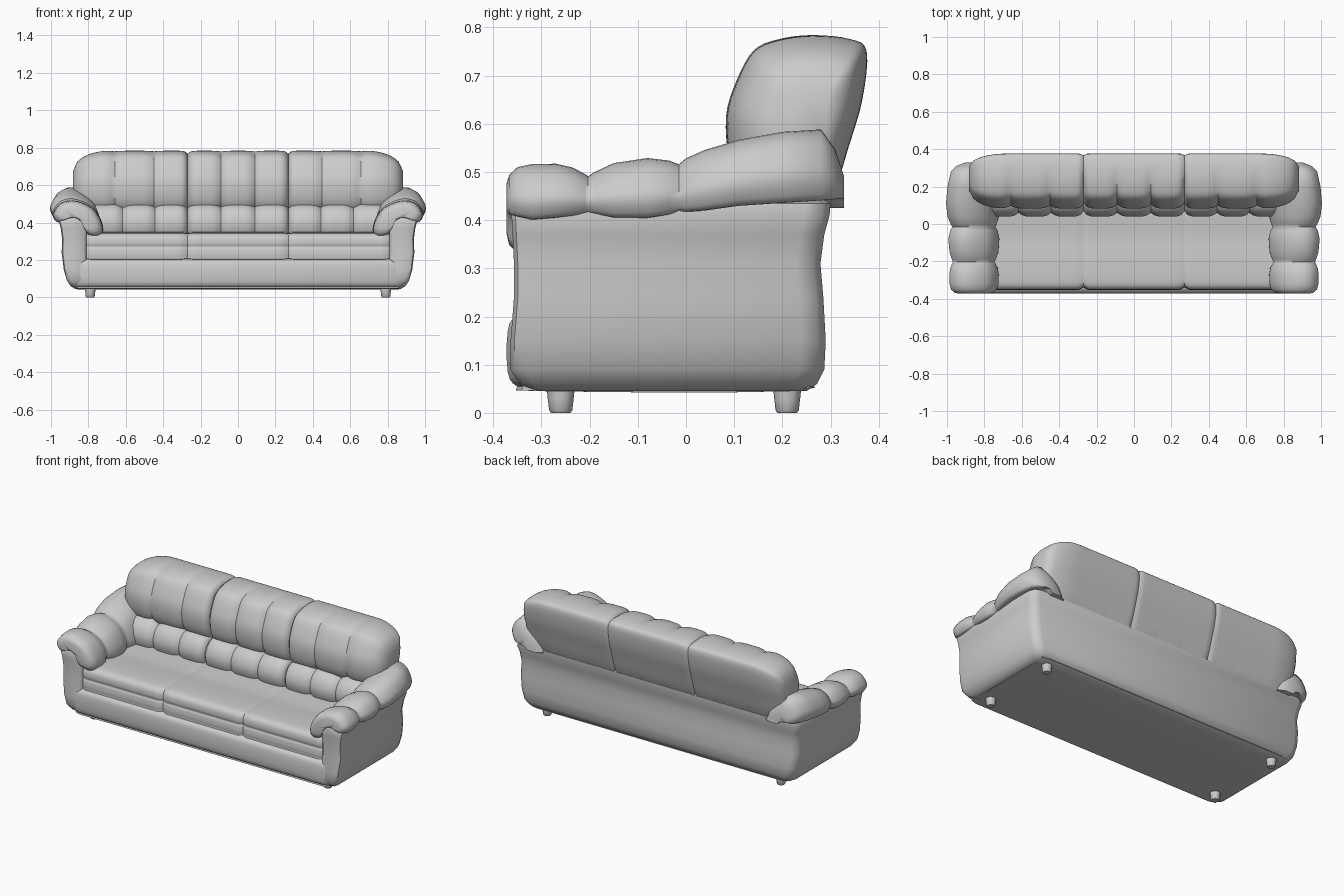
import bpy, bmesh, math


def spline(pts, n=4):
    """Closed Catmull-Rom resampling of a 2D profile."""
    out, m = [], len(pts)
    for i in range(m):
        a, b, c, d = (pts[(i + k) % m] for k in (-1, 0, 1, 2))
        for j in range(n):
            t = j / n
            out.append(tuple(0.5 * (2 * b[k] + (c[k] - a[k]) * t
                       + (2 * a[k] - 5 * b[k] + 4 * c[k] - d[k]) * t * t
                       + (3 * b[k] - a[k] - 3 * c[k] + d[k]) * t ** 3) for k in (0, 1)))
    return out


def loft(name, rings, angle=45):
    """Skin equal-length rings of points and cap both ends."""
    bm = bmesh.new()
    vs = [[bm.verts.new(p) for p in r] for r in rings]
    n = len(rings[0])
    for a, b in zip(vs, vs[1:]):
        for i in range(n):
            j = (i + 1) % n
            bm.faces.new((a[i], a[j], b[j], b[i]))
    caps = [bm.faces.new(vs[0]), bm.faces.new(vs[-1])]
    bm.normal_update()
    bmesh.ops.triangulate(bm, faces=caps, ngon_method='EAR_CLIP')
    bmesh.ops.recalc_face_normals(bm, faces=bm.faces)
    me = bpy.data.meshes.new(name)
    bm.to_mesh(me)
    bm.free()
    ob = bpy.data.objects.new(name, me)
    bpy.context.collection.objects.link(ob)
    bpy.ops.object.select_all(action='DESELECT')
    ob.select_set(True)
    bpy.context.view_layer.objects.active = ob
    bpy.ops.object.shade_smooth_by_angle(angle=math.radians(angle))
    return ob


def end_scale(d, r, low):
    """Rounded shrink near an end: low at the tip, 1 beyond distance r."""
    if d >= r:
        return 1.0
    return low + (1 - low) * math.sqrt(max(0, 1 - (1 - d / r) ** 2))


def cushion(name, x0, x1, profile, centre, lobes, depth, soft, inner, outer, sx=1, warp=1):
    """Lobed cushion along x. soft = (y full lobes, y no lobes); inner/outer = end (radius, scale)."""
    cy, cz = centre
    steps = lobes * 10
    rings = []
    for i in range(steps + 1):
        x = x0 + (x1 - x0) * (i / steps) ** warp
        u = (i % 10) / 10
        dip = depth * abs(2 * u - 1) ** 4
        s = min(end_scale(x - x0, *inner), end_scale(x1 - x, *outer))
        ring = []
        for y, z in profile:
            w = min(1, max(0, (soft[1] - y) / (soft[1] - soft[0])))
            k = s * (1 - dip * w)
            ring.append((sx * x, cy + (y - cy) * k, cz + (z - cz) * k))
        rings.append(ring)
    return loft(name, rings)


# Body shell: U-shaped plan (two arms and back), lofted upward
# each level: z, outer half width, front y, back y
levels = [(0.045, 0.87, -0.31, 0.25), (0.06, 0.895, -0.345, 0.272), (0.09, 0.915, -0.365, 0.287),
          (0.15, 0.932, -0.364, 0.29), (0.24, 0.943, -0.357, 0.285), (0.31, 0.94, -0.357, 0.279),
          (0.37, 0.948, -0.36, 0.287), (0.41, 0.958, -0.362, 0.298), (0.435, 0.95, -0.35, 0.30),
          (0.445, 0.92, -0.33, 0.28)]
rings = []
for z, hx, yf, yb in levels:
    half = [(0.81, 0.2), (0.81, yf + 0.015), (0.825, yf), (hx - 0.025, yf), (hx - 0.006, yf + 0.008),
            (hx, yf + 0.03), (hx, yb - 0.05), (hx - 0.015, yb - 0.015), (hx - 0.05, yb)]
    plan = half + [(-x, y) for x, y in reversed(half)]
    rings.append([(x, y, z) for x, y in plan])
loft("body_shell", rings)

# Front rail and base floor
rail = spline([(-0.30, 0.045), (-0.35, 0.055), (-0.37, 0.085), (-0.37, 0.17), (-0.35, 0.2),
               (-0.28, 0.205), (0.20, 0.205), (0.25, 0.17), (0.25, 0.08), (0.22, 0.045)], 3)
loft("base_rail", [[(x, y * k, z) for y, z in rail] for x, k in
                   ((-0.86, 0.965), (-0.82, 1), (0, 1), (0.82, 1), (0.86, 0.965))])

# Cushion profiles in the side plane (y, z)
seat = spline([(-0.325, 0.2), (-0.352, 0.215), (-0.352, 0.255), (-0.347, 0.27), (-0.352, 0.29),
               (-0.345, 0.325), (-0.31, 0.343), (-0.2, 0.346), (-0.07, 0.34), (0.08, 0.35),
               (0.2, 0.34), (0.22, 0.27), (0.2, 0.2), (-0.1, 0.195)])
lumbar = spline([(0.07, 0.325), (0.045, 0.36), (0.04, 0.41), (0.06, 0.46), (0.10, 0.492),
                 (0.17, 0.50), (0.25, 0.46), (0.25, 0.34), (0.15, 0.31)])
head = spline([(0.13, 0.46), (0.092, 0.52), (0.083, 0.615), (0.105, 0.69), (0.14, 0.752), (0.19, 0.775),
               (0.26, 0.784), (0.34, 0.776), (0.375, 0.75), (0.366, 0.65), (0.337, 0.55),
               (0.305, 0.45), (0.27, 0.40), (0.19, 0.43)])

sets = [("middle", -0.27, 0.27, 1), ("right", 0.27, None, 1), ("left", 0.27, None, -1)]
for label, x0, x1, sx in sets:
    mid = label == "middle"
    tight = (0.03, 0.93)
    # Seat cushion
    cushion(label + "_seat_cushion", x0, x1 or 0.815, seat, (-0.06, 0.26), 2, 0.0, (-0.4, 0.3),
            (0.03, 0.95), (0.03, 0.95), sx)
    # Lower back roll
    cushion(label + "_lower_back", x0, x1 or 0.79, lumbar, (0.17, 0.38), 3, 0.16, (0.12, 0.25),
            tight, tight, sx)
    # Upper back cushion
    cushion(label + "_upper_back", x0, x1 or 0.882, head, (0.25, 0.59), 3, 0.13 if mid else 0.09,
            (0.12, 0.32), tight, tight if mid else (0.2, 0.45), sx, 1 if mid else 1.12)

# Arm pads: arched section (x, z) swept along y in three lobes
arch = spline([(0.955, 0.405), (0.98, 0.42), (0.985, 0.455), (0.945, 0.503), (0.875, 0.515),
               (0.785, 0.48), (0.738, 0.42), (0.723, 0.36), (0.745, 0.325), (0.80, 0.335),
               (0.825, 0.39), (0.88, 0.425)])
# y, scale, top height, outward shift, lift of the outer edge
stations = [(-0.372, 0.60, 0.50, 0, 0.005), (-0.367, 0.78, 0.508, 0, 0), (-0.35, 0.93, 0.514, 0, 0),
            (-0.32, 0.99, 0.516, 0, -0.005), (-0.27, 1.0, 0.516, 0, 0), (-0.235, 0.96, 0.511, 0, 0.003),
            (-0.21, 0.87, 0.503, 0, 0.005), (-0.203, 0.84, 0.50, 0, 0.005), (-0.19, 0.89, 0.506, 0, 0.005),
            (-0.15, 0.99, 0.518, 0, 0), (-0.08, 1.02, 0.526, 0.003, 0), (-0.035, 0.96, 0.526, 0, 0.005),
            (-0.015, 0.87, 0.526, 0, 0.01), (0.0, 0.92, 0.535, 0.003, 0.01), (0.04, 1.0, 0.545, 0.01, 0.015),
            (0.11, 1.03, 0.562, 0.014, 0.025), (0.2, 1.0, 0.582, 0.01, 0.03), (0.28, 0.92, 0.6, 0.002, 0.035),
            (0.31, 0.78, 0.575, -0.01, 0.04), (0.328, 0.5, 0.54, -0.02, 0.05)]
for side, sx in (("right", 1), ("left", -1)):
    rings = []
    for y, s, top, shift, lift in stations:
        ring = []
        for x, z in arch:
            f = min(1, max(0, (z - 0.40) / 0.115))
            g = min(1, max(0, (x - 0.82) / 0.14))
            z += (top - 0.515) * f + lift * g * (1 - f)
            z = 0.44 + (z - 0.44) * s
            if y > 0.19:  # the inner drape stays above the back panel
                z = max(z, 0.425)
            ring.append((sx * (0.865 + shift * g + (x - 0.865) * s), y, z))
        rings.append(ring)
    loft(side + "_arm_pad", rings, 60)

# Tapered feet
for sx in (-1, 1):
    for label, y in (("front", -0.26), ("back", 0.21)):
        loft(label + "_foot", [[(sx * 0.79 + r * math.cos(a * math.pi / 6),
                                 y + r * math.sin(a * math.pi / 6), z) for a in range(12)]
                               for z, r in ((0, 0.02), (0.005, 0.024), (0.03, 0.027), (0.07, 0.031))])
